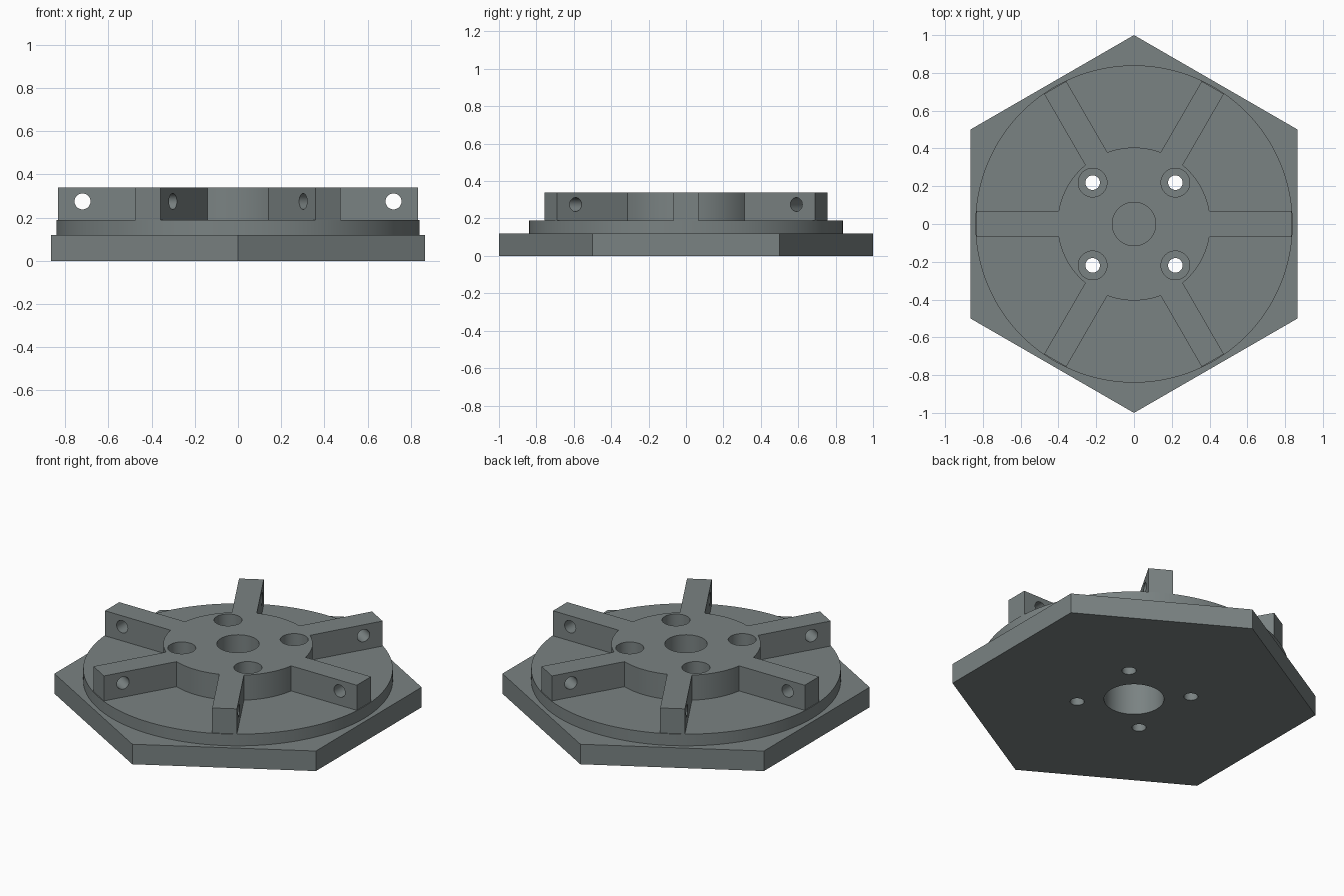
import bpy, bmesh, math
from mathutils import Matrix, Vector

if "Cube" in bpy.data.objects:
    bpy.data.objects.remove(bpy.data.objects["Cube"])

HEX_TOP, DISC_TOP, TOP = 0.12, 0.19, 0.34
HUB_R, ARM_HALF, ARM_END = 0.405, 0.0675, 0.834

grey = bpy.data.materials.new("steel_grey")
grey.diffuse_color = (0.195, 0.225, 0.225, 1)
grey.use_nodes = True
grey.node_tree.nodes["Principled BSDF"].inputs["Base Color"].default_value = grey.diffuse_color


def prism(name, outline, z0, z1):
    """Extrude a flat outline between two heights."""
    bm = bmesh.new()
    face = bm.faces.new([bm.verts.new((x, y, z0)) for x, y in outline])
    new = bmesh.ops.extrude_face_region(bm, geom=[face])["geom"]
    verts = [v for v in new if isinstance(v, bmesh.types.BMVert)]
    bmesh.ops.translate(bm, verts=verts, vec=(0, 0, z1 - z0))
    bmesh.ops.recalc_face_normals(bm, faces=bm.faces)
    mesh = bpy.data.meshes.new(name)
    bm.to_mesh(mesh)
    bm.free()
    mesh.materials.append(grey)
    obj = bpy.data.objects.new(name, mesh)
    bpy.context.collection.objects.link(obj)
    return obj


def circle(r, n, cx=0, cy=0, start=0.0):
    return [(cx + r * math.cos(start + math.tau * i / n),
             cy + r * math.sin(start + math.tau * i / n)) for i in range(n)]


def combine(target, other, operation):
    """Apply a boolean and discard the second object."""
    bpy.context.view_layer.objects.active = target
    mod = target.modifiers.new(operation, 'BOOLEAN')
    mod.operation, mod.solver, mod.object = operation, 'EXACT', other
    bpy.ops.object.modifier_apply(modifier=mod.name)
    bpy.data.objects.remove(other)


# Hexagonal base with points toward front and back
plate = prism("hub_plate", circle(1.0, 6, start=math.pi / 2), 0, HEX_TOP)

# Round step on the base
disc = prism("round_step", circle(0.84, 128), 0.06, DISC_TOP)

# Hub and six radial arms as one star outline
outline = []
half = math.asin(ARM_HALF / HUB_R)
root = HUB_R * math.cos(half)
for k in range(6):
    a = k * math.pi / 3
    rot = Matrix.Rotation(a, 2)
    for p in ((root, -ARM_HALF), (ARM_END, -ARM_HALF),
              (ARM_END, ARM_HALF), (root, ARM_HALF)):
        outline.append(tuple(rot @ Vector(p)))
    span = math.pi / 3 - 2 * half
    for i in range(1, 16):
        t = a + half + span * i / 16
        outline.append((HUB_R * math.cos(t), HUB_R * math.sin(t)))
star = prism("hub_with_arms", outline, 0.15, TOP)

combine(plate, disc, 'UNION')
combine(plate, star, 'UNION')

# Centre pocket from above and wider pocket from below
combine(plate, prism("top_pocket", circle(0.115, 64), 0.22, 0.5), 'DIFFERENCE')
combine(plate, prism("bottom_pocket", circle(0.163, 64), -0.2, 0.19), 'DIFFERENCE')

# Four counterbored screw holes
for sx in (-1, 1):
    for sy in (-1, 1):
        x, y = 0.219 * sx, 0.219 * sy
        combine(plate, prism("screw_hole", circle(0.0385, 32, x, y), -0.2, 0.5), 'DIFFERENCE')
        combine(plate, prism("counterbore", circle(0.076, 48, x, y), 0.2, 0.5), 'DIFFERENCE')

# Cross hole through each arm
for k in range(6):
    pin = prism("arm_hole", circle(0.037, 32), -0.1, 0.1)
    pin.data.transform(Matrix.Rotation(k * math.pi / 3, 4, 'Z')
                       @ Matrix.Translation((0.72, 0, 0.275))
                       @ Matrix.Rotation(math.pi / 2, 4, 'X'))
    combine(plate, pin, 'DIFFERENCE')

# Smooth round walls, crisp edges
bpy.ops.object.select_all(action='DESELECT')
plate.select_set(True)
bpy.context.view_layer.objects.active = plate
bpy.ops.object.shade_smooth_by_angle(angle=math.radians(30))
